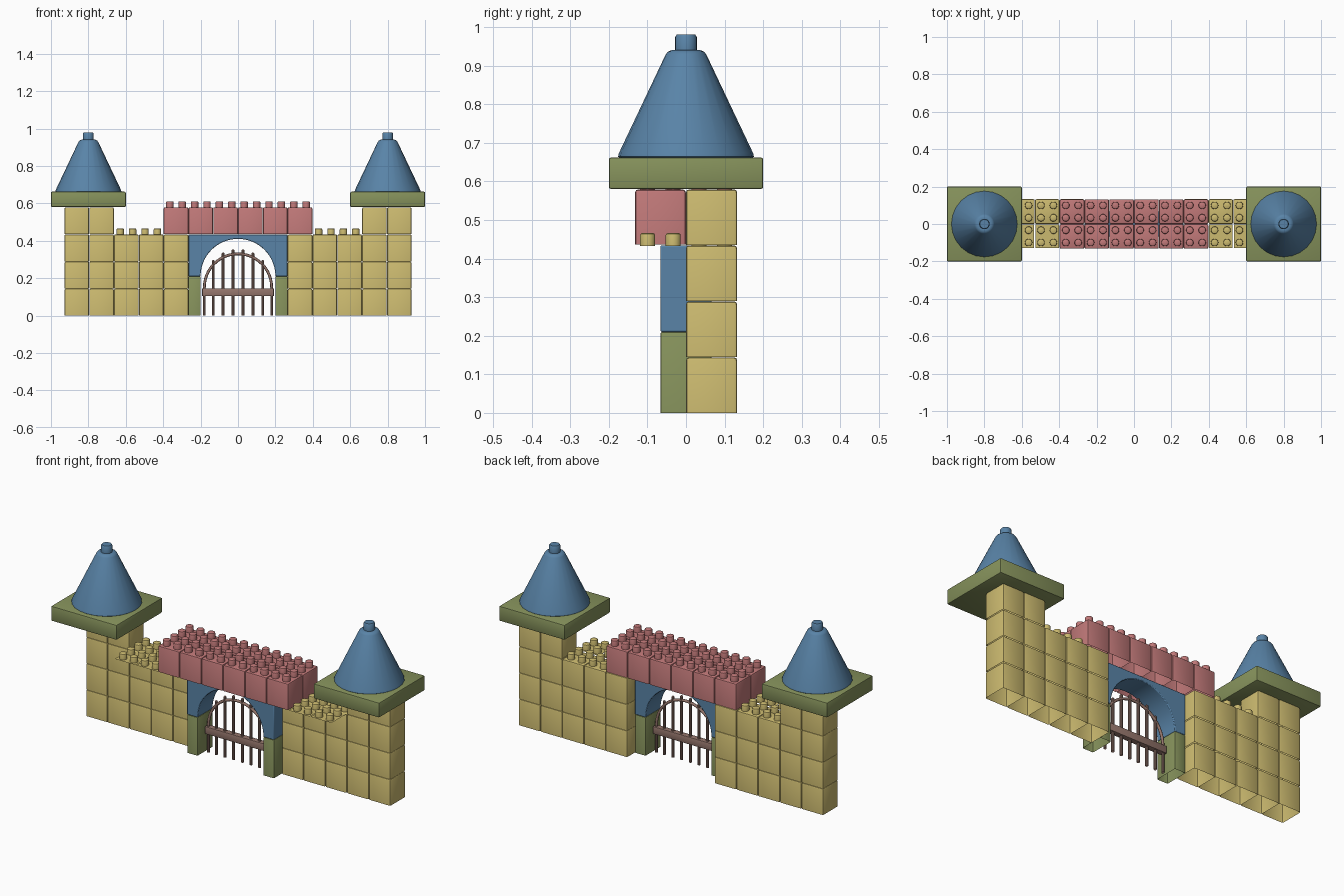
import bpy, bmesh, math
from mathutils import Matrix, Vector

if "Cube" in bpy.data.objects:
    bpy.data.objects.remove(bpy.data.objects["Cube"])

P = 0.1326          # brick width and depth
H = 0.145           # brick height


def mat(name, col):
    m = bpy.data.materials.new(name)
    m.diffuse_color = (*col, 1)
    m.use_nodes = True
    m.node_tree.nodes["Principled BSDF"].inputs["Base Color"].default_value = m.diffuse_color
    return m


YELLOW = mat("sand yellow", (0.60, 0.49, 0.16))
RED = mat("dusty red", (0.53, 0.19, 0.19))
BLUE = mat("slate blue", (0.10, 0.23, 0.39))
GREEN = mat("olive green", (0.24, 0.29, 0.107))
BROWN = mat("wood brown", (0.30, 0.18, 0.15))


def finish(bm, name, material, angle=35):
    me = bpy.data.meshes.new(name)
    bm.to_mesh(me)
    bm.free()
    ob = bpy.data.objects.new(name, me)
    bpy.context.collection.objects.link(ob)
    me.materials.append(material)
    bpy.ops.object.select_all(action='DESELECT')
    ob.select_set(True)
    bpy.context.view_layer.objects.active = ob
    bpy.ops.object.shade_smooth_by_angle(angle=math.radians(angle))
    return ob


def merge(bm, part):
    me = bpy.data.meshes.new("tmp")
    part.to_mesh(me)
    part.free()
    bm.from_mesh(me)
    bpy.data.meshes.remove(me)


def box(bm, lo, hi, bevel=0.008, hollow=True):
    """Rounded box; hollow leaves the underside open like a moulded shell."""
    b = bmesh.new()
    lo, hi = Vector(lo), Vector(hi)
    bmesh.ops.create_cube(b, size=1, matrix=Matrix.Translation((lo + hi) / 2)
                          @ Matrix.Diagonal((*(hi - lo), 1)))
    if hollow:
        low = [f for f in b.faces if f.calc_center_median().z < lo.z + 1e-5]
        bmesh.ops.delete(b, geom=low, context='FACES_ONLY')
    edges = [e for e in b.edges if not e.is_boundary]
    bmesh.ops.bevel(b, geom=edges, offset=bevel, segments=2, profile=0.5,
                    affect='EDGES', clamp_overlap=True)
    merge(bm, b)


def lathe(bm, profile, x, y, sides):
    """Turn (radius, z) points around a vertical axis and close the top."""
    rings = [[bm.verts.new((x + r * math.cos(2 * math.pi * i / sides),
                            y + r * math.sin(2 * math.pi * i / sides), z))
              for i in range(sides)] for r, z in profile]
    for a, b in zip(rings, rings[1:]):
        for i in range(sides):
            j = (i + 1) % sides
            bm.faces.new((a[i], a[j], b[j], b[i]))
    bm.faces.new(rings[-1])


def studs(bm, x, y, z):
    """Four round studs on one brick centred at x, y."""
    for dx in (-P / 4, P / 4):
        for dy in (-P / 4, P / 4):
            lathe(bm, [(0.02, z - 0.002), (0.02, z + 0.025), (0.0185, z + 0.029),
                       (0.015, z + 0.031)], x + dx, y + dy, 14)


for side, s in (("left", -1), ("right", 1)):
    # wall and tower bricks
    bm = bmesh.new()
    for col in range(2, 7):
        for row in range(4 if col > 4 else 3):
            xs = sorted((s * col * P, s * (col + 1) * P))
            box(bm, (xs[0] + .0005, 0, row * H),
                (xs[1] - .0005, P, (row + 1) * H - .001))
    finish(bm, side + "_wall_bricks", YELLOW)

    # studs on the low wall, with the thin ledge that carries the front ones
    bm = bmesh.new()
    for col in (3, 4):
        x = s * (col + 0.5) * P
        studs(bm, x, P / 2, 3 * H)
        studs(bm, x, -P / 2, 3 * H)
        h = P / 2 - 0.003
        bm.faces.new([bm.verts.new((x + a * h, -P / 2 + b * h, 3 * H - .0005))
                      for a, b in ((-1, -1), (1, -1), (1, 1), (-1, 1))])
    finish(bm, side + "_wall_studs", YELLOW)

    # tower cap plate
    bm = bmesh.new()
    box(bm, (s * 0.8 - 0.2, -0.2, 0.58), (s * 0.8 + 0.2, 0.2, 0.662), 0.006, False)
    finish(bm, side + "_tower_cap", GREEN)

    # cone roof with a peg on top
    bm = bmesh.new()
    lathe(bm, [(0.170, 0.660), (0.176, 0.664), (0.174, 0.673), (0.053, 0.928),
               (0.047, 0.936), (0.037, 0.940), (0.028, 0.940), (0.028, 0.974),
               (0.024, 0.980)], s * 0.8, 0, 24)
    finish(bm, side + "_cone_roof", BLUE)

    # gate pillar
    bm = bmesh.new()
    xs = sorted((s * 0.2, s * 0.265))
    box(bm, (xs[0], -P / 2, 0), (xs[1], P / 2, 0.21), 0.005)
    finish(bm, side + "_gate_pillar", GREEN)

# red parapet over the gate
bm = bmesh.new()
for col in range(-3, 3):
    for row in (-1, 0):
        box(bm, (col * P + .0005, row * P + .0005, 3 * H + .001),
            ((col + 1) * P - .0005, (row + 1) * P - .0005, 4 * H - .001))
        studs(bm, (col + 0.5) * P, (row + 0.5) * P, 4 * H)
finish(bm, "parapet_bricks", RED)

# arch block
bm = bmesh.new()
N = 32
pts = [(-0.2, 0.21), (-0.265, 0.21), (-0.265, 0.434), (0.265, 0.434), (0.265, 0.21)]
pts += [(0.2 * math.cos(math.pi * i / N), 0.21 + 0.2 * math.sin(math.pi * i / N))
        for i in range(N)]
face = bm.faces.new([bm.verts.new((x, -P / 2, z)) for x, z in pts])
ext = bmesh.ops.extrude_face_region(bm, geom=[face])
bmesh.ops.translate(bm, vec=(0, P, 0),
                    verts=[v for v in ext["geom"] if isinstance(v, bmesh.types.BMVert)])
bmesh.ops.recalc_face_normals(bm, faces=bm.faces[:])
arch = finish(bm, "gate_arch", BLUE)
bev = arch.modifiers.new("bevel", 'BEVEL')
bev.width = 0.004
bev.segments = 2
bev.limit_method = 'ANGLE'
bev.angle_limit = math.radians(40)

# gate: vertical bars and cross plank
bm = bmesh.new()
for k in range(6):
    x = (k - 2.5) * 0.053
    top = 0.15 + math.sqrt(0.18 ** 2 - x * x) + 0.025
    lathe(bm, [(0.0075, 0), (0.0075, top - 0.004), (0.004, top)], x, 0, 10)
for x in (-0.18, 0.18):
    lathe(bm, [(0.0075, 0), (0.0075, 0.15)], x, 0, 10)
finish(bm, "gate_bars", BROWN)
bm = bmesh.new()
box(bm, (-0.192, -0.016, 0.104), (0.192, 0.016, 0.145), 0.003, False)
finish(bm, "gate_plank", BROWN)

# gate: curved top rail
cu = bpy.data.curves.new("gate_rail", 'CURVE')
cu.dimensions = '3D'
cu.bevel_depth = 0.0075
cu.bevel_resolution = 2
sp = cu.splines.new('POLY')
sp.points.add(24)
for i, p in enumerate(sp.points):
    a = math.pi * i / 24
    p.co = (0.18 * math.cos(a), 0, 0.15 + 0.18 * math.sin(a), 1)
cu.materials.append(BROWN)
rail = bpy.data.objects.new("gate_rail", cu)
bpy.context.collection.objects.link(rail)
